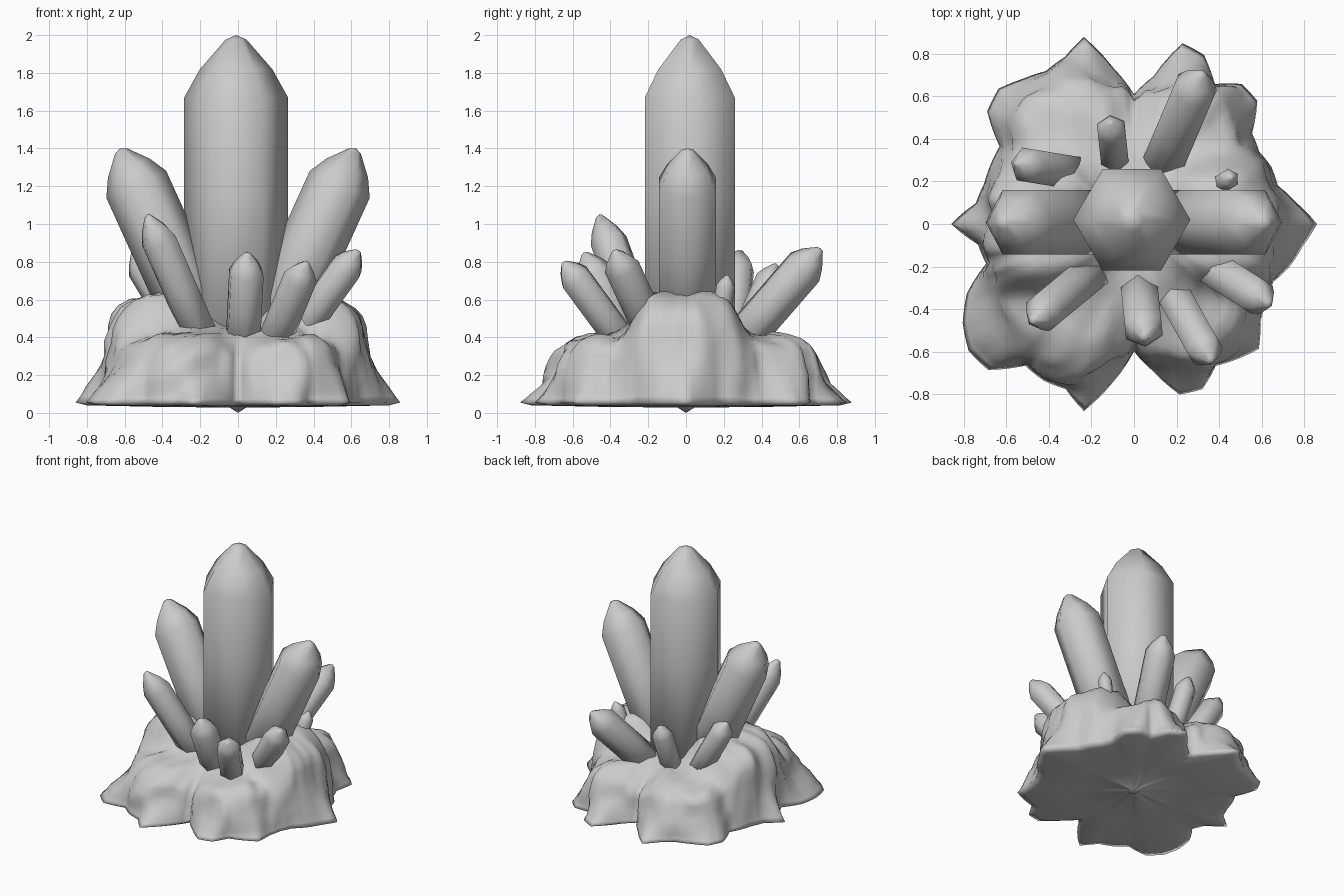
import bpy, bmesh, math
from mathutils import Vector, noise

cube = bpy.data.objects.get("Cube")
if cube:
    bpy.data.objects.remove(cube, do_unlink=True)

stone = bpy.data.materials.new("stone grey")
stone.use_nodes = True
GREY = (0.6, 0.6, 0.6, 1)
stone.diffuse_color = GREY
stone.node_tree.nodes["Principled BSDF"].inputs["Base Color"].default_value = GREY


def finish(bm, name):
    """Turn a bmesh into a smooth-shaded object."""
    bmesh.ops.recalc_face_normals(bm, faces=bm.faces)
    mesh = bpy.data.meshes.new(name)
    bm.to_mesh(mesh)
    bm.free()
    mesh.materials.append(stone)
    mesh.polygons.foreach_set("use_smooth", [True] * len(mesh.polygons))
    obj = bpy.data.objects.new(name, mesh)
    bpy.context.collection.objects.link(obj)
    return obj


def loft(bm, rings, first=None, last=None):
    """Skin closed rings of points, closing the ends with a fan or a cap."""
    loops = [[bm.verts.new(p) for p in ring] for ring in rings]
    count = len(loops[0])
    for low, high in zip(loops, loops[1:]):
        for i in range(count):
            j = (i + 1) % count
            bm.faces.new((low[i], low[j], high[j], high[i]))
    for loop, tip in ((loops[0], first), (loops[-1], last)):
        if tip is None:
            bm.faces.new(loop)
        else:
            apex = bm.verts.new(tip)
            for i in range(count):
                bm.faces.new((loop[i], loop[(i + 1) % count], apex))


def crystal(name, base, tip, radius, point=1.2):
    """Six-sided prism with a blunt pyramid point, leaning from base to tip."""
    base, tip = Vector(base), Vector(tip)
    axis = (tip - base).normalized()
    side = axis.cross(Vector((0, 0, 1)))
    side = side.normalized() if side.length > 0.01 else Vector((0, 1, 0))
    up = side.cross(axis)
    length = (tip - base).length
    cone = radius * point

    def ring(height, r):
        angles = [math.tau * i / 6 for i in range(6)]
        return [base + axis * height + (up * math.cos(a) + side * math.sin(a)) * r
                for a in angles]

    bm = bmesh.new()
    loft(bm, [ring(0, radius), ring(length * 0.5, radius),
              ring(length - cone, radius), ring(length - cone * 0.55, radius * 0.7),
              ring(length - cone * 0.07, radius * 0.2)], last=tip)
    return finish(bm, name)


# Crystals
crystal("main_crystal", (-0.01, 0.02, 0.3), (-0.01, 0.02, 2), 0.275)
for label, s in (("left", 1), ("right", -1)):
    crystal(label + "_large_crystal", (s * 0.135, 0.008, 0.32), (s * 0.625, 0.008, 1.4), 0.174)
crystal("front_right_crystal", (-0.13, -0.17, 0.25), (-0.48, -0.46, 1.05), 0.1, 1.6)
crystal("front_crystal", (0.02, -0.25, 0.25), (0.05, -0.54, 0.85), 0.1)
crystal("front_left_crystal", (0.13, -0.23, 0.23), (0.365, -0.65, 0.8), 0.09)
crystal("left_small_crystal", (0.2, -0.1, 0.25), (0.64, -0.38, 0.86), 0.095)
crystal("back_left_crystal", (0.08, 0.15, 0.22), (0.32, 0.715, 0.87), 0.112)
crystal("back_crystal", (-0.085, 0.24, 0.25), (-0.11, 0.48, 0.79), 0.075)
crystal("back_right_crystal", (-0.22, 0.23, 0.3), (-0.555, 0.285, 0.86), 0.09)
crystal("left_spike", (0.38, 0.17, 0.42), (0.46, 0.22, 0.73), 0.05)

# Rock base: foot radius at equal angles, counterclockwise from +x
FOOT = [.86, .77, .7, .7, .68, .7, .82, .83, .76, .86, .88, .7,
        .61, .74, .91, .85, .83, .86, .9, .87, .73, .73, .73, .75,
        .86, .74, .72, .85, .93, .98, .97, .84, .85, .84, .91, .75,
        .6, .7, .83, .84, .77, .8, .83, .75, .71, .71, .76, .8]
# Wall profile: share of radius, share of height
WALL = [(1, 0), (.99, .06), (.985, .15), (.975, .28), (.965, .42), (.95, .56), (.93, .69),
        (.9, .79), (.85, .87), (.77, .94), (.68, .98), (.55, 1), (.42, 1), (.3, 1), (.15, 1)]
STEPS = 144
GROUND = 0.055


def foot(a):
    f = (a / math.tau * len(FOOT)) % len(FOOT)
    i = int(f)
    return FOOT[i] + (FOOT[(i + 1) % len(FOOT)] - FOOT[i]) * (f - i)


def body(a):
    """Foot radius with the pointed spurs cut back and the clefts kept."""
    near = sorted(foot(a + math.radians(d)) for d in (-14, -9, -5, 0, 5, 9, 14))
    return min(foot(a), sum(near[:4]) / 4, 0.7 + 0.21 * abs(math.sin(a)))


def plateau(x, y):
    """High lobes on both sides, lower ones split by a cleft at front and back."""
    lobe = min(1, max(0, (0.36 - abs(y)) / 0.16))
    lobe *= min(1, abs(x) / 0.35)
    r = math.hypot(x, y)
    cleft = max(0, 1 - abs(x) / 0.13) * min(1, max(0, (r - 0.4) / 0.15))
    return (0.42 + 0.21 * lobe * lobe * (3 - 2 * lobe)
            + 0.06 * max(0, 1 - r / 0.45) - 0.09 * cleft)


def lumps(p):
    return noise.noise(p) + 0.5 * noise.noise(p * 2.3)


def rock_ring(share, height):
    points = []
    for i in range(STEPS):
        a = math.tau * i / STEPS
        blend = min(1, height * 2)
        r = share * (foot(a) * (1 - blend) + body(a) * blend)
        r *= 1 + 0.05 * blend * lumps(Vector((math.cos(a) * 4, math.sin(a) * 4, height * 2)))
        x, y = r * math.cos(a), r * math.sin(a)
        z = GROUND + height * (plateau(x, y) - GROUND)
        z += 0.035 * height * lumps(Vector((x * 5, y * 5, 3)))
        points.append((x, y, z))
    return points


def under_ring(share, z):
    return [(x * share, y * share, z) for x, y, _ in rock_ring(1, 0)]


bm = bmesh.new()
loft(bm, [under_ring(0.05, 0.028), under_ring(0.5, 0.032), under_ring(0.93, 0.04)]
     + [rock_ring(*p) for p in WALL], first=(0, 0, 0), last=(0, 0, 0.46))
finish(bm, "rock_base")
